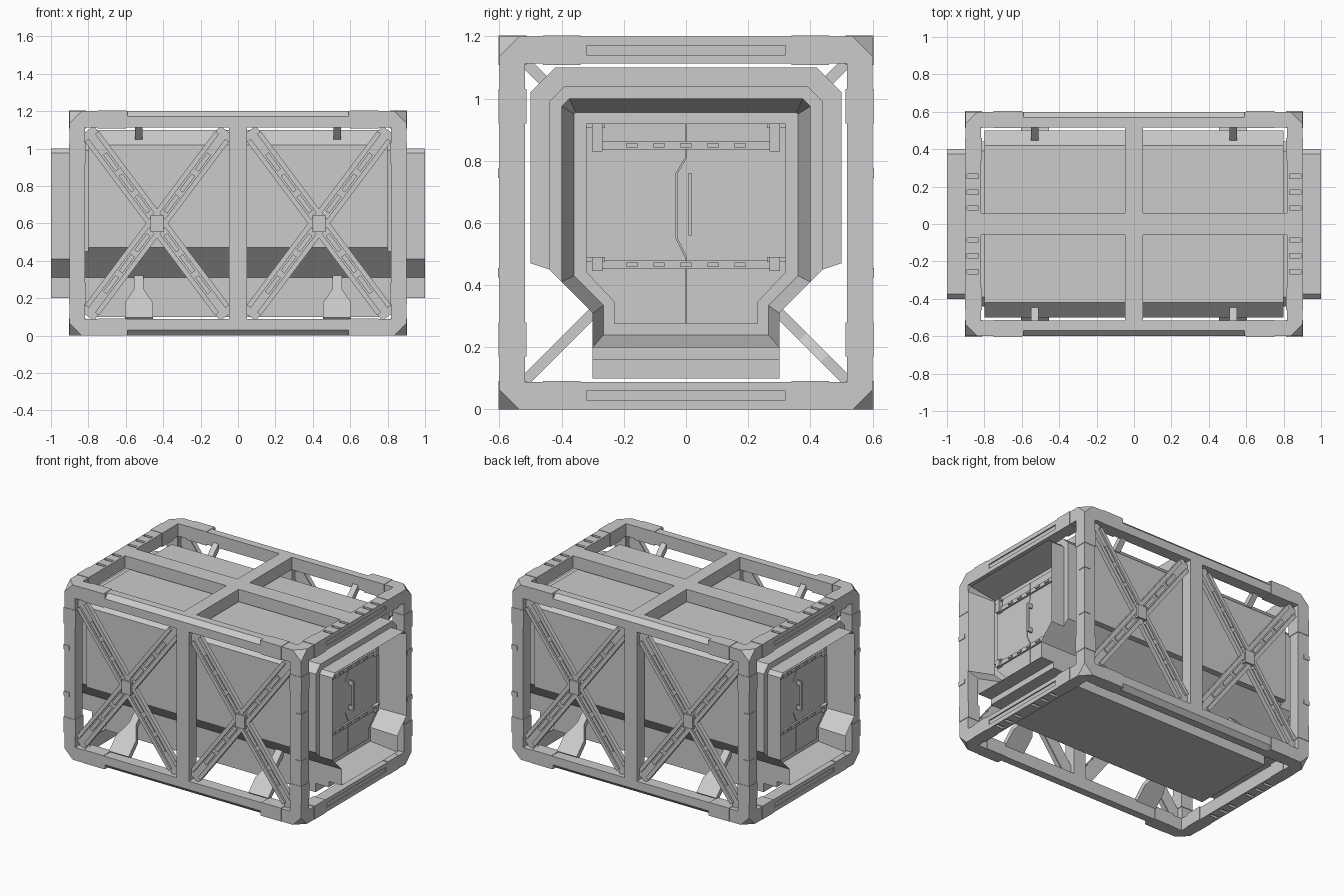
import bpy, bmesh, math
from mathutils import Matrix, Vector

if "Cube" in bpy.data.objects:
    bpy.data.objects.remove(bpy.data.objects["Cube"])


def finish(name, bm):
    bmesh.ops.recalc_face_normals(bm, faces=bm.faces)
    me = bpy.data.meshes.new(name)
    bm.to_mesh(me)
    bm.free()
    ob = bpy.data.objects.new(name, me)
    bpy.context.collection.objects.link(ob)
    return ob


def boxes(name, items):
    """items: (centre, size[, rotation matrix])"""
    bm = bmesh.new()
    for it in items:
        rot = it[2] if len(it) > 2 else Matrix.Identity(4)
        bmesh.ops.create_cube(bm, size=1, matrix=Matrix.Translation(it[0]) @ rot @ Matrix.Diagonal((*it[1], 1)))
    return finish(name, bm)


def span(x0, x1, y0, y1, z0, z1):
    return (((x0 + x1) / 2, (y0 + y1) / 2, (z0 + z1) / 2),
            (abs(x1 - x0), abs(y1 - y0), abs(z1 - z0)))


def loft(name, rings):
    """rings of 3D points, capped at both ends"""
    bm = bmesh.new()
    rs = [[bm.verts.new(p) for p in r] for r in rings]
    n = len(rs[0])
    for a, b in zip(rs, rs[1:]):
        for i in range(n):
            j = (i + 1) % n
            bm.faces.new((a[i], a[j], b[j], b[i]))
    bm.faces.new(rs[0])
    bm.faces.new(rs[-1])
    return finish(name, bm)


def cut(ob, cutter):
    m = ob.modifiers.new("cut", 'BOOLEAN')
    m.operation, m.solver, m.object = 'DIFFERENCE', 'EXACT', cutter
    bpy.context.view_layer.objects.active = ob
    bpy.ops.object.modifier_apply(modifier=m.name)
    bpy.data.objects.remove(cutter)


S = (-1, 1)

# Pod: one loft from door recess to door recess, through stepped collars
body = [(.3, .1), (.3, .31), (.46, .47), (.5, .47), (.5, 1.02), (.42, 1.1)]
step = [(.3, .16), (.3, .31), (.43, .44), (.44, .45), (.44, .99), (.39, 1.04)]
rim = [(.3, .2), (.3, .31), (.39, .40), (.4, .41), (.4, .975), (.375, 1.0)]
inner = [(.265, .24), (.265, .335), (.35, .42), (.36, .43), (.36, .95), (.355, .955)]


def ring(x, half):
    return [(x, y, z) for y, z in half] + [(x, -y, z) for y, z in reversed(half)]


end = [(.8, body), (.8, step), (.9, step), (.9, rim), (1.0, rim), (.82, inner)]
loft("pod", [ring(-x, p) for x, p in reversed(end)] + [ring(x, p) for x, p in end])

# Outer frame: box with clipped corners, hollowed and opened on every side
bm = bmesh.new()
bmesh.ops.create_cube(bm, size=1, matrix=Matrix.Translation((0, 0, .6)) @ Matrix.Diagonal((1.8, 1.2, 1.2, 1)))
bmesh.ops.bevel(bm, geom=bm.verts[:], offset=.064, segments=1, affect='VERTICES')
frame = finish("outer_frame", bm)
cut(frame, boxes("cavity", [span(-.82, .82, -.52, .52, .085, 1.115)]))
openings = [span(-.817, .817, -.517, .517, -.1, .086)]
for s in S:
    openings.append(span(s * .819, s * 1.1, -.517, .517, .088, 1.112))
    for t in S:
        openings.append(span(s * .047, s * .817, t * .519, t * .8, .088, 1.112))
        openings.append(span(s * .047, s * .817, t * .06, t * .517, 1.114, 1.4))
cut(frame, boxes("openings", openings))

# Edge chamfers, tread notches and end slots
notches = []
for s in S:
    for z in (0, 1.2):
        notches.append(((0, s * .6, z), (1.18, .0424, .0424), Matrix.Rotation(math.pi / 4, 4, 'X')))
        zi = z + (.045 if z == 0 else -.045)
        notches.append(((s * .9, 0, zi), (.016, .64, .03)))
        for y in (.085, .17, .255):
            for t in S:
                notches.append(((s * .863, t * y, z), (.062, .022, .03)))
cut(frame, boxes("notches", notches))

# Collars around the beams near each corner, and small lugs on the posts
collars, lugs = [], []
for s in S:
    for t in S:
        for z0, z1 in ((.17, .28), (.92, 1.03)):
            collars.append(span(s * .813, s * .903, t * .513, t * .603, z0, z1))
        for z in (.44, .76):
            lugs.append(span(s * .86, s * .904, t * .548, t * .604, z - .015, z + .015))
        for z0, z1 in ((-.0, .092), (1.108, 1.203)):
            collars.append(span(s * .60, s * .75, t * .513, t * .603, z0, z1))
            collars.append(span(s * .813, s * .903, t * .34, t * .46, z0, z1))
boxes("beam_collars", collars)
boxes("post_lugs", lugs)

# X braces on both long sides: base strip, two rails, centre ribs, hub plate
braces, hubs = [], []
for s in S:
    for t in S:
        c = Vector((s * .433, t * .56, .6))
        hubs.append((c + Vector((0, t * .014, 0)), (.07, .044, .09)))
        for d in S:
            rot = Matrix.Rotation(d * math.atan2(.6, .8), 4, 'Y')
            braces.append((c, (.085, .02, 1.24), rot))
            for e in S:
                braces.append((c + rot @ Vector((e * .034, t * .008, 0)), (.026, .03, 1.16), rot))
                for k in (.13, .27, .41):
                    braces.append((c + rot @ Vector((0, t * .006, e * k)), (.024, .026, .11), rot))
boxes("cross_braces", braces)
boxes("brace_hubs", hubs)

# Struts that hang the pod in the frame: flared below, slim above
half = [(.075, .085), (.075, .165), (.026, .235), (.026, .32)]
for s in S:
    for t in S:
        outline = [(x, z) for x, z in half] + [(-x, z) for x, z in reversed(half)]
        loft("lower_strut", [[(s * .53 + x, t * (.61 - z + o), z + o) for x, z in outline]
                             for o in (-.012, .012)])
        boxes("upper_strut", [((s * .53, t * .485, 1.085), (.04, .17, .035),
                               Matrix.Rotation(t * math.pi / 4, 4, 'X'))])

# Double door, made for one end and turned for the other
seam = [(0, .275), (0, .49), (-.03, .55), (-.03, .76), (0, .81), (0, .92)]
edge = [(.32, .92), (.32, .44), (.23, .345), (.23, .275)]
parts = []
for s, name in ((-1, "left_door"), (1, "right_door")):
    outline = [(y + s * .002, z) for y, z in seam] + [(s * y, z) for y, z in edge]
    parts.append(loft(name, [[(x, y, z) for y, z in outline] for x in (.815, .834)]))
hardware = []
for zc, z0, z1 in ((.85, .83, .92), (.465, .445, .49)):
    hardware.append(span(.83, .846, -.27, .27, zc - .014, zc + .014))
    for k in range(-2, 3):
        hardware.append(span(.84, .854, k * .087 - .018, k * .087 + .018, zc - .007, zc + .007))
    for s in S:
        hardware.append(span(.83, .86, s * .268, s * .302, z0, z1))
        hardware.append(span(.83, .855, s * .26, s * .322, z1 - .015, z1))
parts.append(boxes("door_hinges", hardware))
parts.append(boxes("door_handle", [span(.858, .87, .008, .02, .56, .76),
                                   span(.83, .862, .008, .02, .56, .59),
                                   span(.83, .862, .008, .02, .73, .76)]))
for p in parts:
    q = bpy.data.objects.new("rear_" + p.name, p.data)
    q.rotation_euler.z = math.pi
    bpy.context.collection.objects.link(q)
